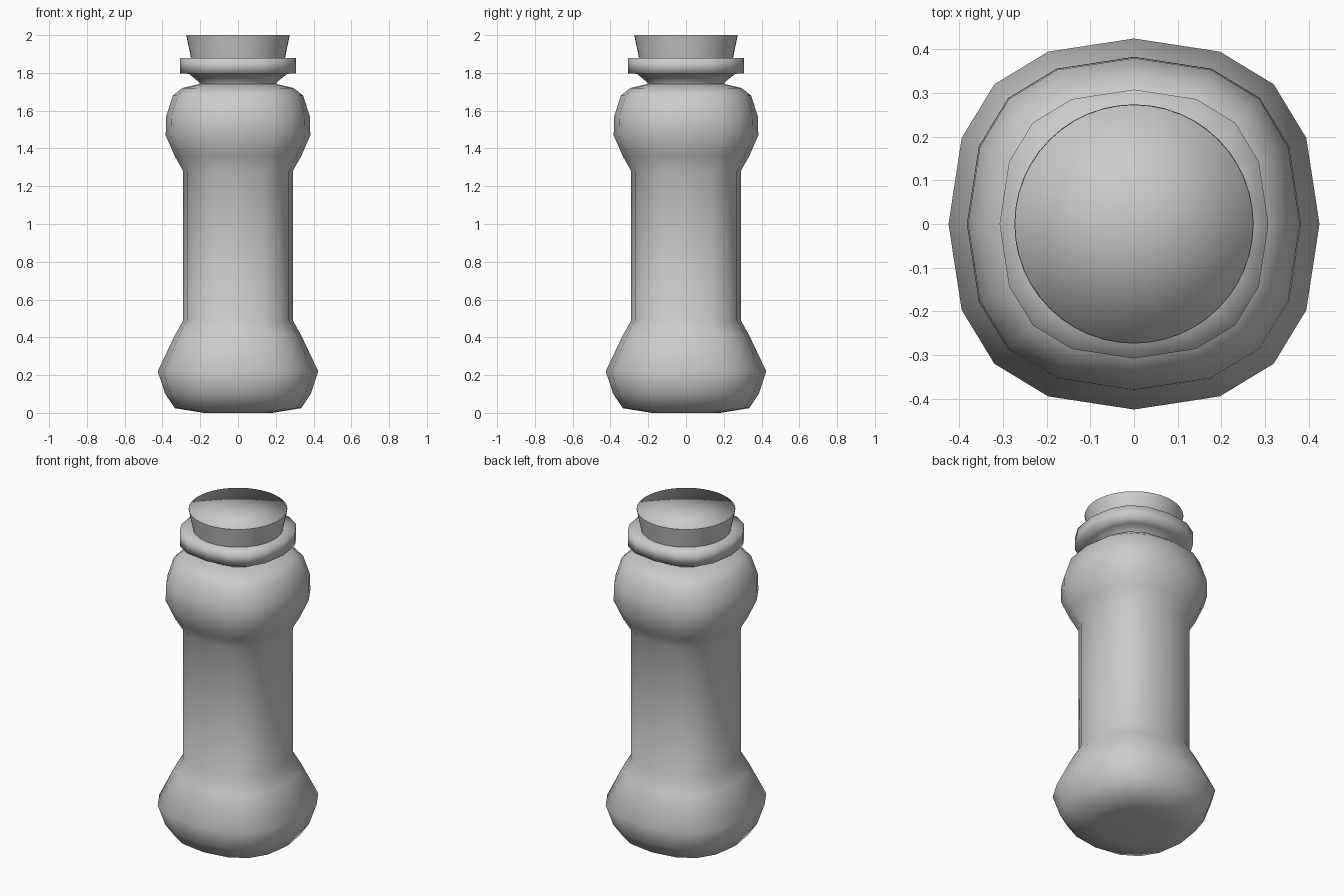
import bpy, bmesh
from math import radians, cos, sin, tau

default = bpy.data.objects.get("Cube")
if default:
    bpy.data.objects.remove(default, do_unlink=True)

grey = bpy.data.materials.new("plain grey")
grey.use_nodes = True
colour = (0.6, 0.6, 0.6, 1)
grey.diffuse_color = colour
grey.node_tree.nodes["Principled BSDF"].inputs["Base Color"].default_value = colour


def lathe(name, profile, outline):
    """Sweep (radius, z) points around z; radius 0 closes with a fan."""
    bm = bmesh.new()
    rings = []
    for r, z in profile:
        if r == 0:
            rings.append([bm.verts.new((0, 0, z))] * len(outline))
        else:
            rings.append([bm.verts.new((r * x, r * y, z)) for x, y in outline])
    n = len(outline)
    for low, high in zip(rings, rings[1:]):
        for i in range(n):
            j = (i + 1) % n
            corners = [low[i], low[j], high[j], high[i]]
            bm.faces.new(list(dict.fromkeys(corners)))
    mesh = bpy.data.meshes.new(name)
    bm.to_mesh(mesh)
    bm.free()
    mesh.materials.append(grey)
    for face in mesh.polygons:
        face.use_smooth = True
    obj = bpy.data.objects.new(name, mesh)
    bpy.context.collection.objects.link(obj)
    return obj


# Slightly squared sixteen-sided outline for the bottle
quarter = [(0, 1), (26.5, 1.038), (45, 1.065), (63.5, 1.038)]
squared = [(k * cos(radians(a + turn)), k * sin(radians(a + turn)))
           for turn in (0, 90, 180, 270) for a, k in quarter]
# Fine circle for the stopper
circle = [(cos(tau * i / 48), sin(tau * i / 48)) for i in range(48)]

# Bulbous foot, straight grip and rounded shoulder
lathe("bottle_body", [
    (0, 0.02), (0.18, 0.0), (0.335, 0.025), (0.385, 0.1), (0.425, 0.22),
    (0.335, 0.41), (0.29, 0.49), (0.29, 1.28), (0.335, 1.36),
    (0.383, 1.47), (0.38, 1.57), (0.345, 1.68), (0.295, 1.72), (0.2, 1.742),
    (0, 1.742)], squared)

# Flared neck with a flat collar
lathe("neck_collar", [
    (0.2, 1.73), (0.205, 1.75), (0.26, 1.795), (0.308, 1.797), (0.308, 1.88),
    (0.22, 1.88), (0, 1.88)], squared)

# Tapered stopper wall, and its cap with a short hidden skirt
lathe("stopper_wall", [(0.245, 1.86), (0.274, 2.0)], circle)
lathe("stopper_cap", [(0.255, 1.95), (0.273, 2.0), (0, 2.0)], circle)
